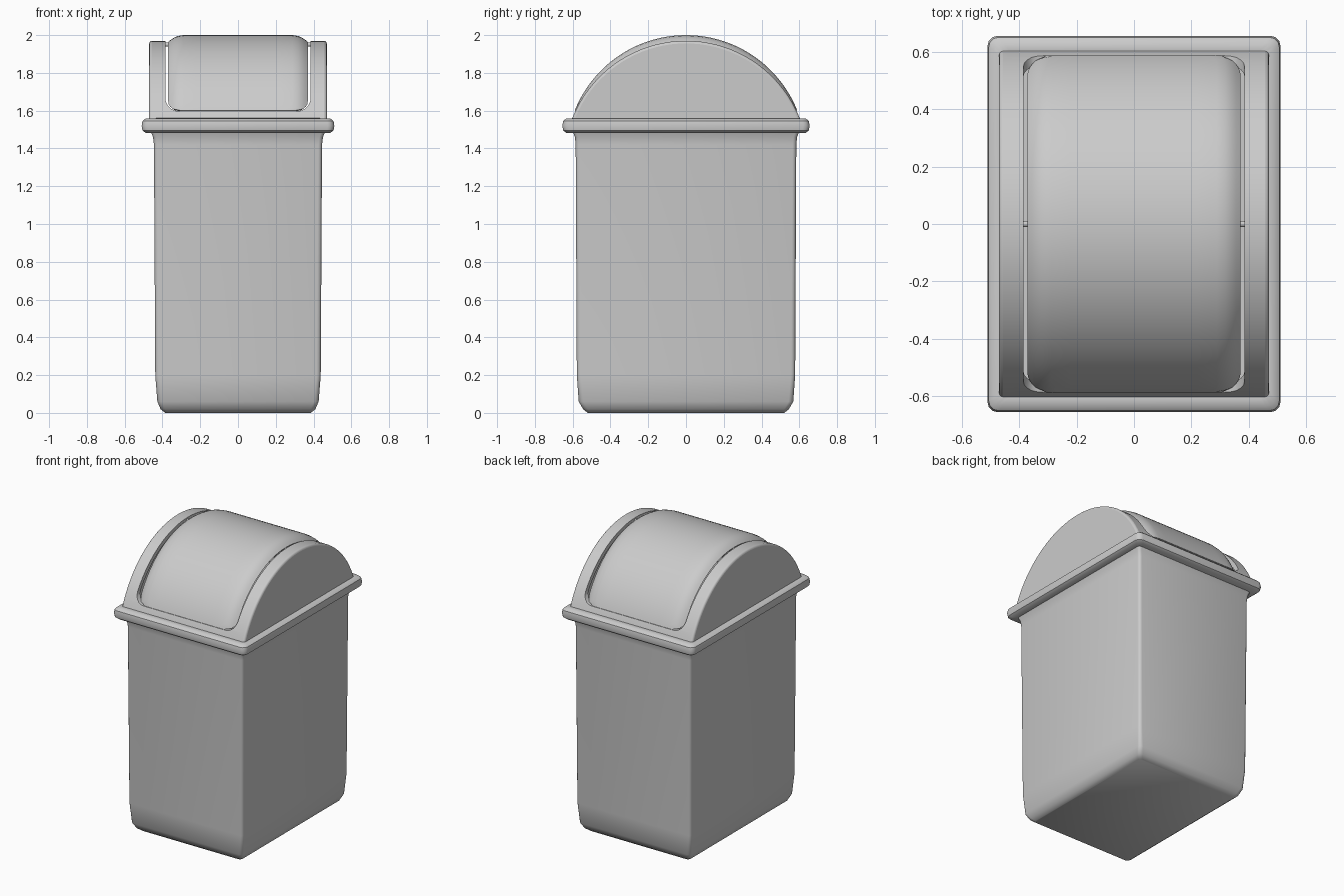
import bpy, bmesh
from math import sin, cos, pi, sqrt, acos

if "Cube" in bpy.data.objects:
    bpy.data.objects.remove(bpy.data.objects["Cube"])


def make(name, verts, faces, smooth=35):
    me = bpy.data.meshes.new(name)
    me.from_pydata(verts, [], faces)
    bm = bmesh.new()
    bm.from_mesh(me)
    bmesh.ops.recalc_face_normals(bm, faces=bm.faces)
    bm.to_mesh(me)
    bm.free()
    ob = bpy.data.objects.new(name, me)
    bpy.context.collection.objects.link(ob)
    finish(ob, smooth)
    return ob


def finish(ob, angle=35):
    bpy.ops.object.select_all(action='DESELECT')
    ob.select_set(True)
    bpy.context.view_layer.objects.active = ob
    bpy.ops.object.shade_smooth_by_angle(angle=angle * pi / 180)


def apply_mod(ob, kind, **props):
    m = ob.modifiers.new(kind.title(), kind)
    for k, v in props.items():
        setattr(m, k, v)
    bpy.context.view_layer.objects.active = ob
    bpy.ops.object.modifier_apply(modifier=m.name)


def loft(name, sections, closed=False, n=3):
    """Stack rounded rectangles given as (z, half x, half y, corner radius)."""
    verts, faces = [], []
    for z, hx, hy, r in sections:
        for q, (sx, sy) in enumerate(((1, 1), (-1, 1), (-1, -1), (1, -1))):
            for i in range(n + 1):
                a = (q + i / n) * pi / 2
                verts.append((sx * (hx - r) + r * cos(a), sy * (hy - r) + r * sin(a), z))
    k, count = 4 * (n + 1), len(sections)
    for s in range(count if closed else count - 1):
        t = (s + 1) % count
        for i in range(k):
            j = (i + 1) % k
            faces.append((s * k + i, s * k + j, t * k + j, t * k + i))
    if not closed:
        faces += [tuple(range(k)), tuple(range((count - 1) * k, count * k))]
    return make(name, verts, faces)


def prism(name, outline, h, axis):
    """Extrude a 2D outline to +-h along x (outline = y,z) or y (outline = x,z)."""
    k = len(outline)
    verts = [(s, a, b) if axis == 'X' else (a, s, b) for s in (-h, h) for a, b in outline]
    faces = [(i, (i + 1) % k, k + (i + 1) % k, k + i) for i in range(k)]
    faces += [tuple(range(k)), tuple(range(k, 2 * k))]
    return make(name, verts, faces)


def arch(r, cz, z0, n=40):
    """Arc outline cut off at height z0."""
    a = acos((z0 - cz) / r)
    return [(r * sin(-a + 2 * a * i / n), cz + r * cos(-a + 2 * a * i / n)) for i in range(n + 1)]


def cut(ob, cutter):
    apply_mod(ob, 'BOOLEAN', operation='DIFFERENCE', object=cutter, solver='EXACT')
    bpy.data.objects.remove(cutter)


# Bin body, hollow and open into the lid: outside from the floor up, then down inside
loft('bin_body', [
    (0.0, .385, .52, .02), (.02, .41, .545, .025), (.06, .427, .568, .025),
    (.2, .438, .578, .022), (1.42, .445, .584, .02), (1.46, .45, .588, .02),
    (1.5, .465, .603, .02), (1.5, .43, .57, .02), (.2, .42, .56, .02), (.04, .40, .54, .02)])

# Rounded rim
loft('rim', [
    (1.483, .44, .58, .03), (1.483, .49, .635, .03), (1.495, .506, .65, .035),
    (1.52, .51, .655, .035), (1.545, .506, .65, .035), (1.558, .49, .635, .03),
    (1.56, .46, .60, .03), (1.55, .44, .58, .03)], closed=True)

# Arched lid frame, hollowed from below, with a rounded opening front to back
RL, CL = .647, 1.323
lid = prism('lid_frame', arch(RL, CL, 1.535), .47, 'X')
apply_mod(lid, 'BEVEL', width=.014, segments=3, limit_method='ANGLE', angle_limit=pi / 3)
cut(lid, prism('hollow_cutter', arch(RL - .03, CL, 1.45), .445, 'X'))
c = .07
corner = [(.385 - c + c * sin(t * pi / 10), 1.597 + c - c * cos(t * pi / 10)) for t in range(6)]
opening = corner + [(.385, 2.2), (-.385, 2.2)] + [(-x, z) for x, z in reversed(corner)]
cut(lid, prism('opening_cutter', opening, 1, 'Y'))
finish(lid)

# Swing flap: curved panel with rounded corners and turned-down side edges
RF, CF, Z0, W, CR = .634, 1.366, 1.601, .37, .068
a0 = acos((Z0 - CF) / RF)
N = 48
across = [0, .3, .6, .78, .86, .92, .96, 1]
across = [-u for u in reversed(across[1:])] + across
verts, faces = [], []
for i in range(N + 1):
    s = -cos(pi * i / N) * .5 + .5 * (2 * i / N - 1)
    a = a0 * s
    s_z = CF + RF * cos(a) - Z0
    d = max(0, CR - s_z)
    w = W - CR + sqrt(max(0, CR * CR - d * d))
    for u in across:
        t = max(0, (abs(u) * w - .29) / .08)
        r = RF - .036 * t * t
        verts.append((u * w, r * sin(a), CF + r * cos(a)))
m = len(across)
for i in range(N):
    for j in range(m - 1):
        p = i * m + j
        faces.append((p, p + 1, p + m + 1, p + m))
flap = make('swing_flap', verts, faces)
if flap.data.polygons[(N // 2) * (m - 1) + m // 2].normal.z < 0:
    flap.data.flip_normals()
apply_mod(flap, 'SOLIDIFY', thickness=.02, offset=-1)
finish(flap)

# Pivot pins joining flap and frame
for side, sx in (('left', -1), ('right', 1)):
    bpy.ops.mesh.primitive_cylinder_add(vertices=16, radius=.011, depth=.05,
                                        location=(sx * .375, 0, 1.95), rotation=(0, pi / 2, 0))
    pin = bpy.context.object
    pin.name = side + '_pivot_pin'
    finish(pin)
